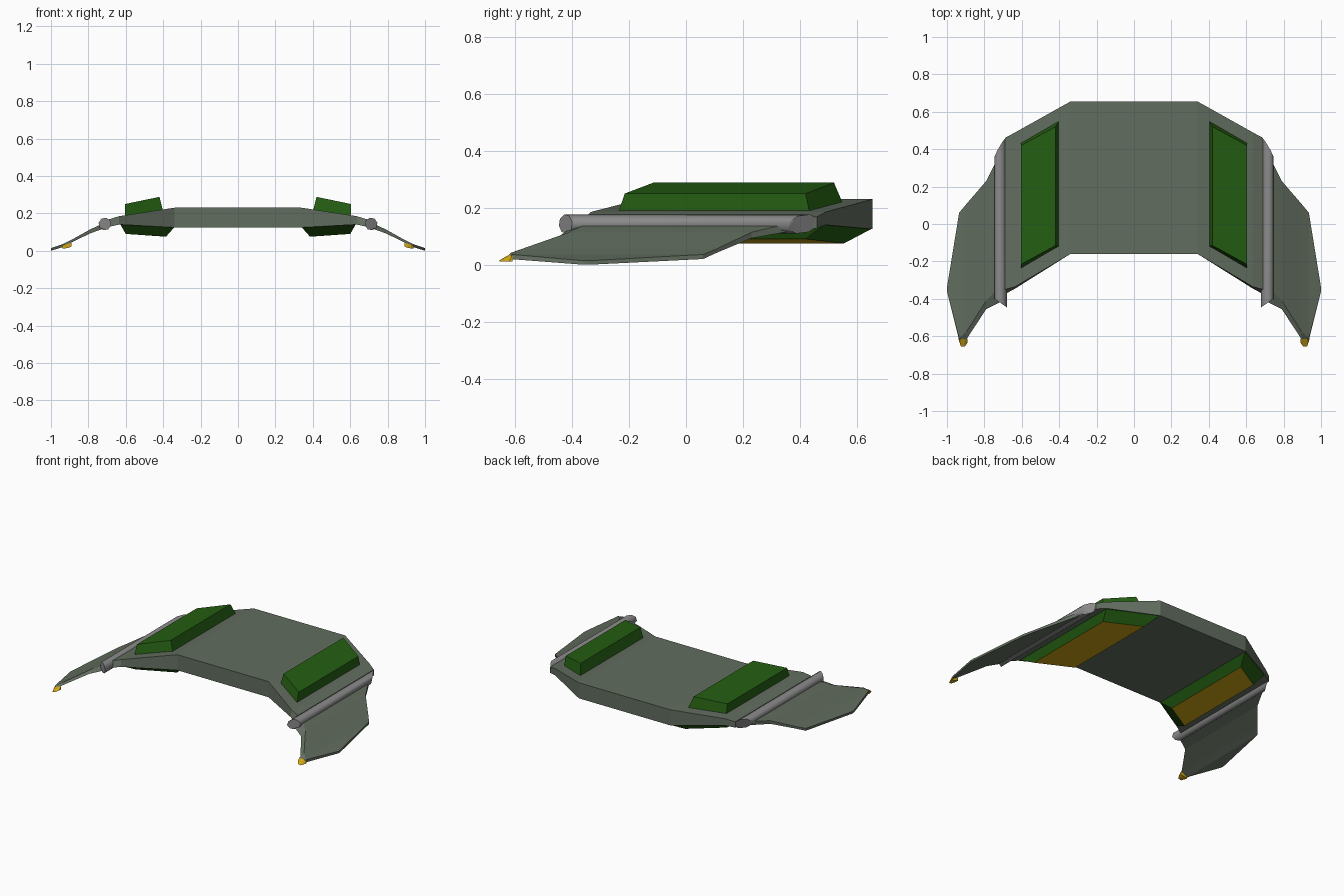
import bpy, bmesh, math

cube = bpy.data.objects.get("Cube")
if cube:
    bpy.data.objects.remove(cube, do_unlink=True)


def material(name, rgb):
    m = bpy.data.materials.new(name)
    m.use_nodes = True
    m.diffuse_color = (*rgb, 1)
    m.node_tree.nodes["Principled BSDF"].inputs["Base Color"].default_value = (*rgb, 1)
    return m


HULL = material("grey green", (0.122, 0.153, 0.115))
GREEN = material("dark green", (0.018, 0.112, 0.006))
GOLD = material("gold", (0.62, 0.38, 0.008))
STEEL = material("steel grey", (0.26, 0.26, 0.265))


def finish(bm, name, mats):
    """Turn a left-side mesh into an object mirrored to the right."""
    bmesh.ops.recalc_face_normals(bm, faces=bm.faces)
    me = bpy.data.meshes.new(name)
    bm.to_mesh(me)
    bm.free()
    for m in mats:
        me.materials.append(m)
    ob = bpy.data.objects.new(name, me)
    bpy.context.collection.objects.link(ob)
    mirror = ob.modifiers.new("mirror", "MIRROR")
    mirror.merge_threshold = 0.0005
    return ob


def loft(name, loops, mats, cap_start=True, end_mat=0):
    """Skin a row of equal loops and close the ends."""
    bm = bmesh.new()
    rows = [[bm.verts.new(p) for p in loop] for loop in loops]
    n = len(rows[0])
    for a, b in zip(rows, rows[1:]):
        for i in range(n):
            j = (i + 1) % n
            bm.faces.new((a[i], a[j], b[j], b[i]))
    if cap_start:
        bm.faces.new(rows[0])
    bm.faces.new(rows[-1]).material_index = end_mat
    return finish(bm, name, mats)


def section(x, top, bottom):
    """Chordwise section: top and bottom are (front y, back y, z)."""
    return [(x, top[0], top[2]), (x, top[1], top[2]),
            (x, bottom[1], bottom[2]), (x, bottom[0], bottom[2])]


# Centre slab with swept, drooping side panels
loft("centre_body", [
    section(0, (-.16, .655, .23), (-.16, .655, .125)),
    section(.34, (-.16, .655, .23), (-.16, .655, .125)),
    section(.635, (-.335, .49, .185), (-.345, .49, .14)),
    section(.69, (-.35, .46, .168), (-.375, .46, .128)),
], [HULL], cap_start=False)

# Thin outer wings
loft("outer_wing", [
    section(.72, (-.34, .37, .147), (-.42, .37, .118)),
    section(.79, (-.41, .23, .114), (-.455, .23, .093)),
    section(.895, (-.575, .108, .056), (-.615, .108, .042)),
    section(.935, (-.61, .06, .036), (-.62, .06, .02)),
    section(1.0, (-.36, -.34, .014), (-.36, -.34, 0)),
], [HULL])

# Gold wing tips
loft("wing_tip", [
    section(.89, (-.615, -.612, .042), (-.635, -.612, .022)),
    section(.905, (-.612, -.61, .04), (-.655, -.61, .016)),
    section(.925, (-.612, -.61, .034), (-.655, -.61, .012)),
    section(.937, (-.612, -.61, .03), (-.62, -.61, .012)),
], [GOLD])

# Raised pods on the side panels
loft("upper_pod", [
    [(.40, -.12, .21), (.605, -.24, .178), (.605, .435, .178), (.40, .553, .21)],
    [(.42, -.115, .288), (.603, -.215, .25), (.603, .42, .25), (.42, .52, .288)],
], [GREEN])

# Lower pods with gold undersides
loft("lower_pod", [
    [(.34, -.16, .126), (.63, -.335, .142), (.63, .487, .142), (.34, .652, .126)],
    [(.385, -.10, .075), (.60, -.235, .09), (.60, .42, .09), (.385, .555, .075)],
], [GREEN, GOLD], end_mat=1)

# Hinge rods with slanted ends
ROD_X, ROD_Z, ROD_R, SIDES = .712, .143, .034, 8
front, back = [], []
for i in range(SIDES):
    a = math.tau * (i + .25) / SIDES
    dx, dz = ROD_R * math.cos(a), ROD_R * math.sin(a)
    front.append((ROD_X + dx, -.423 + .7 * dx, ROD_Z + dz))
    back.append((ROD_X + dx, .412 - 1.6 * dx + .4 * dz, ROD_Z + dz))
rod = loft("hinge_rod", [front, back], [STEEL])
bpy.ops.object.select_all(action="DESELECT")
rod.select_set(True)
bpy.context.view_layer.objects.active = rod
bpy.ops.object.shade_smooth_by_angle(angle=math.radians(50))
